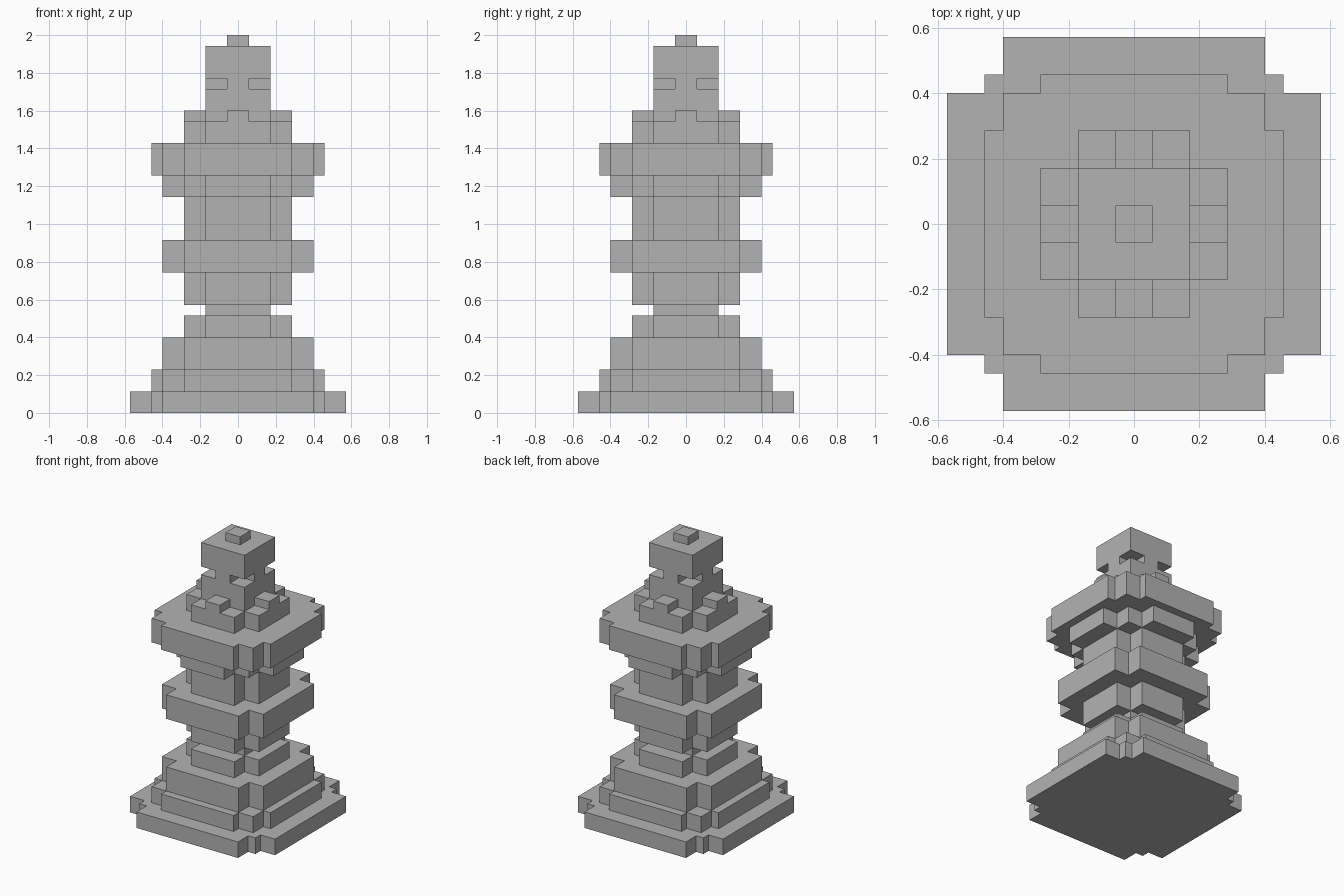
import bpy
import bmesh

old = bpy.data.objects.get("Cube")
if old:
    bpy.data.objects.remove(old, do_unlink=True)

UNIT = 2 / 35  # edge of one block

stone = bpy.data.materials.new("grey_stone")
stone.use_nodes = True
colour = (0.45, 0.45, 0.45, 1)
stone.diffuse_color = colour
stone.node_tree.nodes["Principled BSDF"].inputs["Base Color"].default_value = colour


def stepped_outline(corners):
    """Closed outline from one quadrant's stepped corners, turned four times."""
    quarter = [corners[0]]
    for (x0, y0), (x1, y1) in zip(corners, corners[1:]):
        quarter += [(x1, y0), (x1, y1)]
    outline = []
    for _ in range(4):
        outline += quarter
        quarter = [(-y, x) for x, y in quarter]
    return outline


def add_tier(name, bottom, top, corners):
    bm = bmesh.new()
    verts = [bm.verts.new((x * UNIT, y * UNIT, bottom * UNIT))
             for x, y in stepped_outline(corners)]
    base = bm.faces.new(verts)
    result = bmesh.ops.extrude_face_region(bm, geom=[base], use_keep_orig=True)
    raised = [v for v in result["geom"] if isinstance(v, bmesh.types.BMVert)]
    bmesh.ops.translate(bm, verts=raised, vec=(0, 0, (top - bottom) * UNIT))
    bmesh.ops.recalc_face_normals(bm, faces=bm.faces)
    mesh = bpy.data.meshes.new(name)
    bm.to_mesh(mesh)
    bm.free()
    mesh.materials.append(stone)
    bpy.context.collection.objects.link(bpy.data.objects.new(name, mesh))


# Plan shapes, as outer corners of one quadrant in blocks
FOOT = [(10, 7), (8, 8), (7, 10)]
WIDE = [(8, 5), (7, 7), (5, 8)]
RING = [(7, 5), (5, 7)]
SUPPORT = [(7, 3), (5, 5), (3, 7)]
SHAFT = [(5, 3), (3, 5)]
MERLONS = [(5, 1), (3, 3), (1, 5)]
SQUARE = [(3, 3)]
CROSS = [(3, 1), (1, 3)]
KNOB = [(1, 1)]

# Tiers from the ground up: name, top height in blocks, plan
tiers = [
    ("foot", 2, FOOT),
    ("foot_step", 4, WIDE),
    ("plinth", 7, RING),
    ("plinth_cap", 9, SHAFT),
    ("neck", 10, SQUARE),
    ("lower_shaft", 13, SHAFT),
    ("middle_ring", 16, RING),
    ("upper_shaft", 20, SHAFT),
    ("collar_support", 22, SUPPORT),
    ("collar", 25, WIDE),
    ("crown_base", 27, SHAFT),
    ("crown_merlons", 28, MERLONS),
    ("lower_head", 30, SQUARE),
    ("notched_head", 31, CROSS),
    ("upper_head", 34, SQUARE),
    ("top_knob", 35, KNOB),
]
bottom = 0
for name, top, plan in tiers:
    add_tier(name, bottom, top, plan)
    bottom = top
